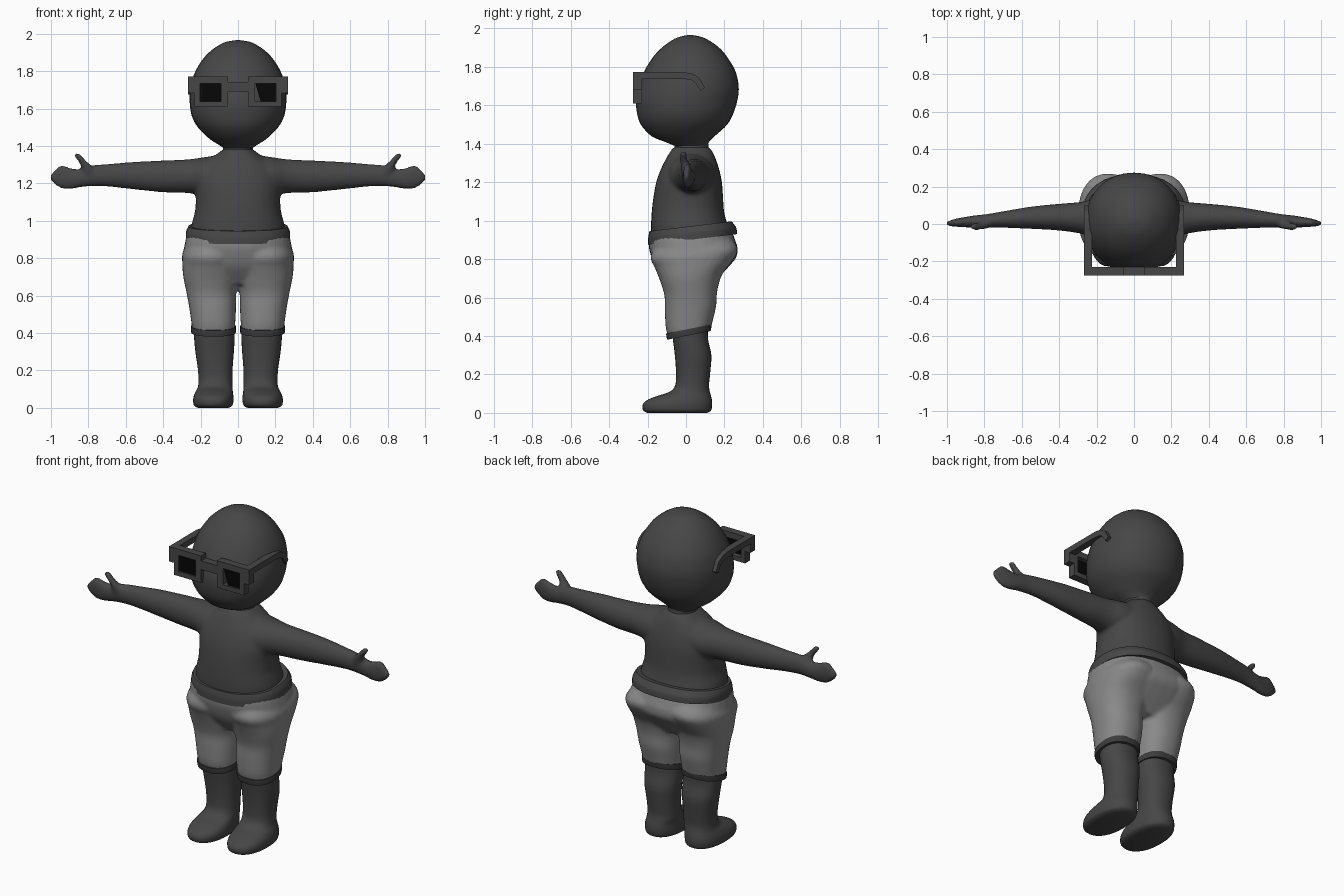
import bpy, bmesh, math
from mathutils import Vector


def material(name, v):
    m = bpy.data.materials.new(name)
    m.diffuse_color = (v, v, v, 1)
    return m


CHARCOAL = material("charcoal", 0.062)
GREY = material("mid grey", 0.25)
HEM = material("dark hem", 0.045)
BLACK = material("black lens", 0.002)


def finish(bm, name, mat, smooth=True):
    bmesh.ops.recalc_face_normals(bm, faces=bm.faces)
    me = bpy.data.meshes.new(name)
    bm.to_mesh(me)
    bm.free()
    ob = bpy.data.objects.new(name, me)
    bpy.context.collection.objects.link(ob)
    me.materials.append(mat)
    if smooth:
        bpy.ops.object.select_all(action='DESELECT')
        ob.select_set(True)
        bpy.context.view_layer.objects.active = ob
        bpy.ops.object.shade_smooth_by_angle(angle=math.radians(50))
    return ob


def loft(bm, rings, axis='z', side=1, power=2.0, tilt=0.0, steps=4, segs=32):
    """Rings are (t, a0, a1, b0, b1): a, b = x, y along z, or y, z along x."""
    pts = [Vector(r) for r in rings]
    fine = []
    for i in range(len(pts) - 1):
        p0, p1, p2, p3 = (pts[max(i - 1, 0)], pts[i], pts[i + 1],
                          pts[min(i + 2, len(pts) - 1)])
        for k in range(steps):
            u = k / steps
            fine.append(0.5 * (2 * p1 + (p2 - p0) * u
                               + (2 * p0 - 5 * p1 + 4 * p2 - p3) * u * u
                               + (3 * p1 - p0 - 3 * p2 + p3) * u ** 3))
    fine.append(pts[-1])
    loops = []
    for t, a0, a1, b0, b1 in fine:
        loop = []
        for j in range(segs):
            c, s = (f(2 * math.pi * j / segs) for f in (math.cos, math.sin))
            a = (a0 + a1) / 2 + (a1 - a0) / 2 * math.copysign(abs(c) ** (2 / power), c)
            b = (b0 + b1) / 2 + (b1 - b0) / 2 * math.copysign(abs(s) ** (2 / power), s)
            co = (a * side, b, t + tilt * b) if axis == 'z' else (t * side, a, b)
            loop.append(bm.verts.new(co))
        loops.append(loop)
    for l0, l1 in zip(loops, loops[1:]):
        for j in range(segs):
            k = (j + 1) % segs
            bm.faces.new((l0[j], l0[k], l1[k], l1[j]))
    bm.faces.new(loops[0][::-1])
    bm.faces.new(loops[-1])
    bmesh.ops.recalc_face_normals(bm, faces=bm.faces)


def blend(ob, voxel, rounds):
    """Fuse overlapping lofts into one soft skin."""
    r = ob.modifiers.new("fuse", 'REMESH')
    r.mode, r.voxel_size, r.use_smooth_shade = 'VOXEL', voxel, True
    s = ob.modifiers.new("soften", 'SMOOTH')
    s.factor, s.iterations = 0.5, rounds


def box(bm, x0, x1, y0, y1, z0, z1):
    v = [bm.verts.new((x, y, z)) for x in (x0, x1) for y in (y0, y1) for z in (z0, z1)]
    for f in ((0, 1, 3, 2), (4, 6, 7, 5), (0, 4, 5, 1), (2, 3, 7, 6), (0, 2, 6, 4), (1, 5, 7, 3)):
        bm.faces.new([v[i] for i in f])


def prism(bm, profile, place, lo, hi):
    ends = [[bm.verts.new(place(d, p, q)) for p, q in profile] for d in (lo, hi)]
    bm.faces.new(ends[0])
    bm.faces.new(ends[1][::-1])
    n = len(profile)
    for i in range(n):
        k = (i + 1) % n
        bm.faces.new((ends[0][i], ends[0][k], ends[1][k], ends[1][i]))


# Head
bm = bmesh.new()
loft(bm, [(z, -r, r, y0, y1) for z, r, y0, y1 in (
    (1.385, .07, -.05, .11), (1.41, .11, -.11, .12), (1.44, .155, -.18, .15),
    (1.50, .215, -.235, .215), (1.56, .247, -.255, .247), (1.63, .258, -.26, .268),
    (1.70, .256, -.245, .274), (1.78, .236, -.215, .256), (1.85, .198, -.172, .215),
    (1.90, .155, -.125, .172), (1.94, .10, -.07, .115), (1.957, .06, -.03, .075),
    (1.965, .012, .01, .034))], power=2.1)
finish(bm, "head", CHARCOAL)

# Neck
bm = bmesh.new()
loft(bm, [(1.33, -.10, .10, -.07, .13), (1.37, -.082, .082, -.06, .118),
          (1.42, -.08, .08, -.06, .115)])
finish(bm, "neck", CHARCOAL)

# Shirt with arms, hands and thumbs
bm = bmesh.new()
loft(bm, [(z, -r, r, y0, y1) for z, r, y0, y1 in (
    (.91, .255, -.18, .235), (.98, .248, -.182, .215), (1.05, .23, -.178, .198),
    (1.12, .226, -.17, .193), (1.20, .23, -.155, .187), (1.27, .21, -.13, .172),
    (1.32, .165, -.105, .155), (1.355, .115, -.085, .14), (1.385, .075, -.062, .118))],
     power=2.2)
for s in (1, -1):
    loft(bm, [(.05, -.11, .16, 1.12, 1.36), (.18, -.09, .145, 1.135, 1.34),
              (.27, -.055, .12, 1.148, 1.328), (.40, -.035, .108, 1.152, 1.322),
              (.55, -.026, .093, 1.167, 1.315), (.70, -.02, .068, 1.183, 1.303),
              (.78, -.02, .054, 1.185, 1.296), (.85, -.018, .046, 1.177, 1.277),
              (.90, -.018, .038, 1.168, 1.283), (.945, -.015, .03, 1.172, 1.298),
              (.98, -.012, .02, 1.195, 1.27), (1.002, -.007, .012, 1.215, 1.245)],
         axis='x', side=s)
    # thumb, pointing up and outward
    loft(bm, [(1.24, .755, .83, -.022, .035), (1.285, .775, .84, -.028, .022),
              (1.315, .807, .852, -.033, .010), (1.34, .83, .872, -.034, .006),
              (1.362, .85, .877, -.028, .0)], side=s, segs=16)
blend(finish(bm, "shirt_and_arms", CHARCOAL), .011, 4)

# Shirt waistband, lower at the front
bm = bmesh.new()
loft(bm, [(.898, -.279, .279, -.197, .266), (.93, -.279, .279, -.197, .262),
          (.95, -.274, .274, -.194, .25), (.968, -.265, .265, -.19, .238)],
     power=2.3, tilt=.12, segs=48)
finish(bm, "waistband", CHARCOAL)

# Trousers
bm = bmesh.new()
loft(bm, [(.66, -.20, .20, -.08, .13), (.72, -.27, .27, -.13, .185),
          (.76, -.292, .292, -.158, .222), (.81, -.297, .297, -.18, .262),
          (.86, -.288, .288, -.193, .268), (.90, -.28, .28, -.193, .255),
          (.935, -.272, .272, -.185, .245)], power=2.4)
for s in (1, -1):
    loft(bm, [(.41, .018, .243, -.095, .125), (.46, .014, .25, -.106, .138),
              (.54, .010, .262, -.11, .157), (.62, .008, .277, -.112, .163),
              (.70, -.01, .293, -.135, .188), (.77, -.02, .298, -.162, .245),
              (.83, -.02, .295, -.185, .27), (.90, -.02, .25, -.15, .22)],
         side=s, power=2.3, tilt=.1)
blend(finish(bm, "trousers", GREY), .011, 4)

for s, word in ((1, "left"), (-1, "right")):
    # Trouser hem
    bm = bmesh.new()
    loft(bm, [(.400, .012, .25, -.098, .128), (.418, .011, .252, -.102, .132),
              (.434, .012, .251, -.103, .134)], side=s, power=2.3, tilt=.2, steps=2)
    finish(bm, word + "_hem", HEM)

    # Lower leg and foot
    bm = bmesh.new()
    loft(bm, [(0, .05, .215, -.20, .11), (.012, .03, .235, -.222, .13),
              (.04, .024, .24, -.226, .136), (.065, .025, .236, -.205, .135),
              (.088, .028, .226, -.15, .13), (.11, .029, .215, -.085, .124),
              (.145, .03, .211, -.056, .12), (.21, .029, .215, -.052, .126),
              (.30, .022, .228, -.058, .132), (.38, .018, .235, -.068, .115),
              (.45, .02, .235, -.075, .115)], side=s, power=2.25)
    finish(bm, word + "_leg_and_foot", CHARCOAL)

# Glasses frame
bm = bmesh.new()
Y0, Y1 = -.275, -.23
for s in (1, -1):
    for x0, x1, z0, z1 in ((.053, .232, 1.735, 1.772), (.053, .232, 1.61, 1.638),
                           (.053, .092, 1.638, 1.735), (.204, .232, 1.638, 1.735),
                           (.232, .267, 1.682, 1.772)):
        box(bm, *sorted((s * x0, s * x1)), Y0, Y1, z0, z1)
box(bm, -.053, .053, Y0, Y1, 1.69, 1.742)
finish(bm, "glasses_frame", CHARCOAL, smooth=False)

# Glasses temples, hooked down behind the ears
hook = [(-.23, 1.772), (-.01, 1.772), (.035, 1.764), (.07, 1.742), (.098, 1.692),
        (.077, 1.676), (.05, 1.715), (.025, 1.732), (-.01, 1.737), (-.23, 1.737)]
for s, word in ((1, "left"), (-1, "right")):
    bm = bmesh.new()
    prism(bm, hook, lambda d, p, q: (d * s, p, q), .225, .267)
    finish(bm, word + "_temple", CHARCOAL, smooth=False)

# Lenses, one with a slanted broken edge
lenses = {"whole_lens": [(-.206, 1.636), (-.09, 1.636), (-.09, 1.737), (-.206, 1.737)],
          "broken_lens": [(.122, 1.636), (.206, 1.636), (.206, 1.737), (.092, 1.737)]}
for name, shape in lenses.items():
    bm = bmesh.new()
    prism(bm, shape, lambda d, p, q: (p, d, q), -.266, -.26)
    finish(bm, name, BLACK, smooth=False)
